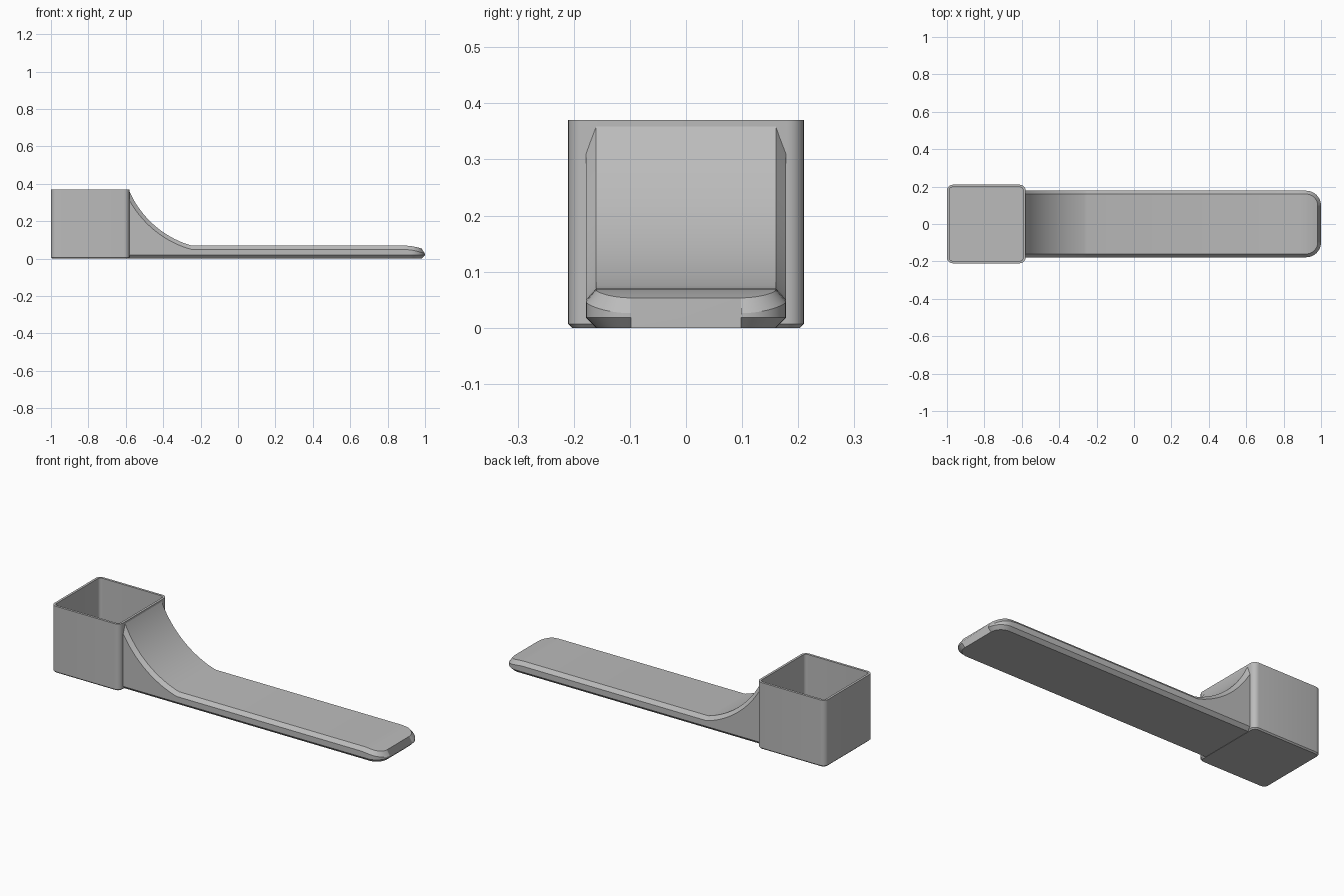
import bpy, bmesh, math
from mathutils import Vector

cube = bpy.data.objects.get("Cube")
if cube:
    bpy.data.objects.remove(cube, do_unlink=True)

grey = bpy.data.materials.new("plain grey")
grey.use_nodes = True
grey.diffuse_color = (0.5, 0.5, 0.5, 1)
grey.node_tree.nodes["Principled BSDF"].inputs["Base Color"].default_value = (0.5, 0.5, 0.5, 1)


def loft(name, rings):
    """Skin closed rings in order and cap both ends."""
    bm = bmesh.new()
    loops = [[bm.verts.new(p) for p in ring] for ring in rings]
    for a, b in zip(loops, loops[1:]):
        n = len(a)
        for i in range(n):
            j = (i + 1) % n
            bm.faces.new((a[i], a[j], b[j], b[i]))
    bm.faces.new(loops[0])
    bm.faces.new(loops[-1])
    bmesh.ops.recalc_face_normals(bm, faces=bm.faces)
    mesh = bpy.data.meshes.new(name)
    bm.to_mesh(mesh)
    bm.free()
    mesh.materials.append(grey)
    obj = bpy.data.objects.new(name, mesh)
    bpy.context.collection.objects.link(obj)
    bpy.ops.object.select_all(action="DESELECT")
    obj.select_set(True)
    bpy.context.view_layer.objects.active = obj
    bpy.ops.object.shade_smooth_by_angle(angle=math.radians(25))
    return obj


# Square cup: rounded-square rings up the outside and down the inside
CUP_X, HALF, HEIGHT, CORNER, WALL = -0.79, 0.21, 0.37, 0.03, 0.013


def rounded_square(inset, z, steps=6):
    r = CORNER - inset
    c = HALF - CORNER
    ring = []
    for q, (sx, sy) in enumerate([(1, 1), (-1, 1), (-1, -1), (1, -1)]):
        for i in range(steps + 1):
            a = math.pi / 2 * (q + i / steps)
            ring.append((CUP_X + sx * c + r * math.cos(a), sy * c + r * math.sin(a), z))
    return ring


loft("cup", [rounded_square(i, z) for i, z in
             [(0.007, 0), (0, 0.007), (0, HEIGHT), (WALL, HEIGHT), (WALL, WALL)]])

# Handle: chamfered bar that sweeps up to the cup rim and rounds off at the tip
WIDTH, BEVEL, TOP = 0.178, 0.018, 0.07
START, FLAT, DROOP, TIP, TIP_R = -0.585, -0.25, 0.88, 1.0, 0.08
LOW, STEEP = math.radians(16), math.radians(67)
SWEEP_R = (FLAT - START) / (math.sin(STEEP) - math.sin(LOW))
SWEEP_K = (HEIGHT - TOP) / (SWEEP_R * (math.cos(LOW) - math.cos(STEEP)))


def top_height(x):
    """Height of the top surface and the depth of its edge chamfer."""
    if x < FLAT:
        s = math.sin(LOW) + (FLAT - x) / SWEEP_R
        c = math.sqrt(1 - s * s)
        return TOP + SWEEP_K * SWEEP_R * (math.cos(LOW) - c), 0.02 / c
    if x > DROOP:
        return TOP - 0.023 * ((x - DROOP) / (TIP - DROOP)) ** 2, 0.021
    return TOP, 0.02


def section(outer, inner):
    z_in, _ = top_height(inner.x)
    z_out, drop = top_height(outer.x)
    right = [(inner.x, inner.y, 0), (outer.x, outer.y, BEVEL),
             (outer.x, outer.y, z_out - drop), (inner.x, inner.y, z_in)]
    return right + [(x, -y, z) for x, y, z in reversed(right)]


sections = []
xs = []
for i in range(25):
    a = STEEP + (LOW - STEEP) * i / 24
    xs.append(FLAT - SWEEP_R * (math.sin(a) - math.sin(LOW)))
xs += [DROOP, 0.9]
for x in xs:
    sections.append(section(Vector((x, WIDTH)), Vector((x, WIDTH - BEVEL))))
centre = Vector((TIP - TIP_R, WIDTH - TIP_R))
for i in range(13):
    a = math.pi / 2 * (1 - i / 12)
    d = Vector((math.cos(a), math.sin(a)))
    sections.append(section(centre + d * TIP_R, centre + d * (TIP_R - BEVEL)))
loft("handle", sections)
